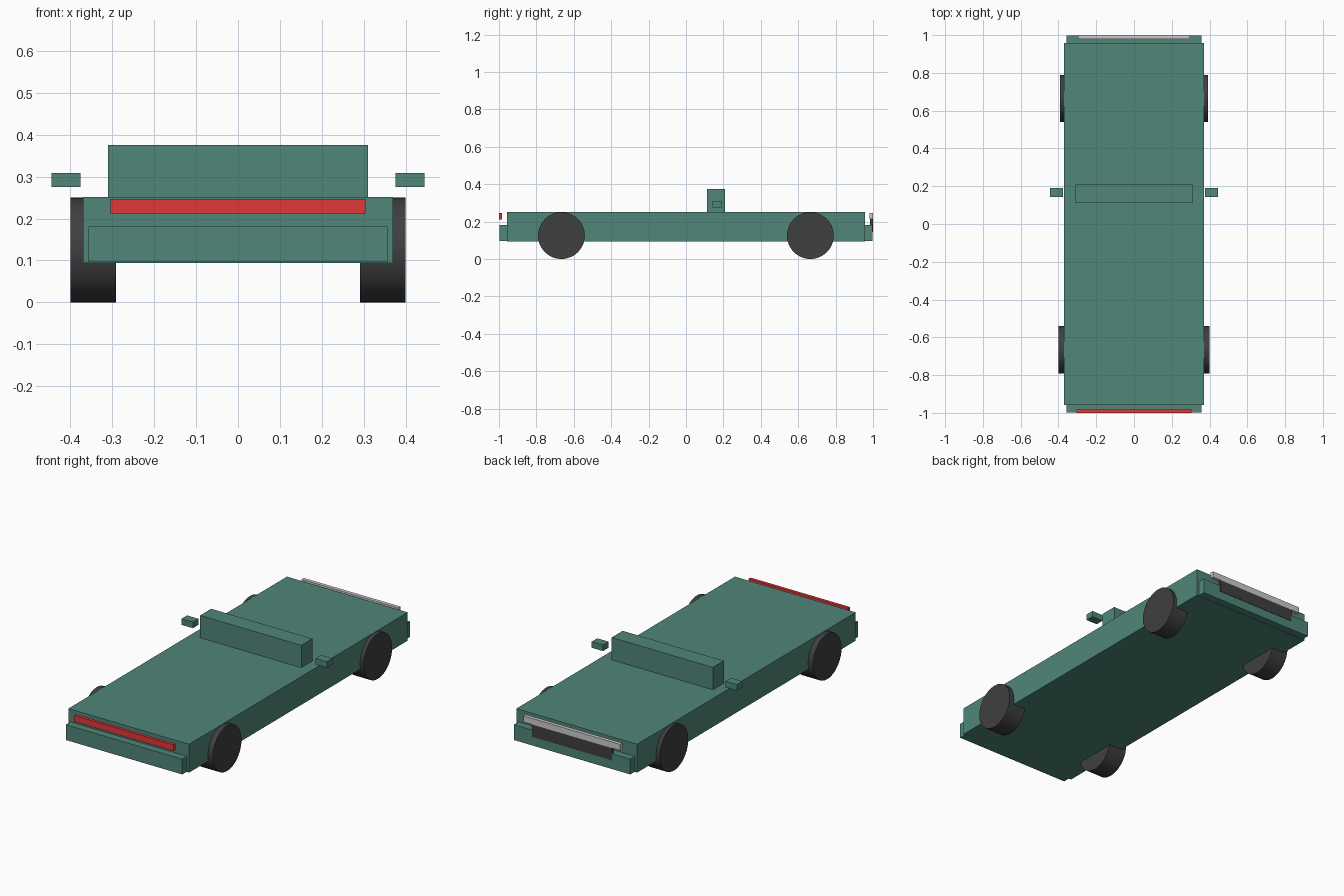
import bpy
from math import pi

if "Cube" in bpy.data.objects:
    bpy.data.objects.remove(bpy.data.objects["Cube"])


def material(name, rgb):
    m = bpy.data.materials.new(name)
    m.diffuse_color = (*rgb, 1)
    m.use_nodes = True
    m.node_tree.nodes["Principled BSDF"].inputs["Base Color"].default_value = m.diffuse_color
    return m


GREEN = material("green_paint", (0.08, 0.24, 0.19))
DARK = material("dark_rubber", (0.05, 0.05, 0.05))
RED = material("red_lens", (0.75, 0.04, 0.04))
PALE = material("pale_lens", (0.6, 0.6, 0.6))


def box(name, x, y, z, mat):
    """Axis-aligned box from (min, max) ranges."""
    r = (x, y, z)
    bpy.ops.mesh.primitive_cube_add(size=1, location=[(a + b) / 2 for a, b in r])
    o = bpy.context.object
    o.name = name
    o.scale = [b - a for a, b in r]
    bpy.ops.object.transform_apply(location=False, rotation=False, scale=True)
    o.data.materials.append(mat)
    return o


def wheel(name, x0, x1, y):
    bpy.ops.mesh.primitive_cylinder_add(vertices=48, radius=0.125, depth=abs(x1 - x0),
                                        location=((x0 + x1) / 2, y, 0.125),
                                        rotation=(0, pi / 2, 0))
    o = bpy.context.object
    o.name = name
    o.data.materials.append(DARK)
    bpy.ops.object.shade_smooth_by_angle()


# Body slab and low cabin block
box("body", (-0.37, 0.37), (-0.957, 0.957), (0.094, 0.251), GREEN)
box("cabin", (-0.31, 0.31), (0.112, 0.208), (0.25, 0.375), GREEN)

# Bumpers
box("front_bumper", (-0.357, 0.357), (-0.998, -0.955), (0.096, 0.181), GREEN)
box("rear_bumper", (-0.357, 0.357), (0.955, 0.998), (0.096, 0.181), GREEN)

# Light bars and grille
box("red_light_bar", (-0.304, 0.304), (-1.0, -0.983), (0.212, 0.247), RED)
box("pale_light_bar", (-0.296, 0.296), (0.98, 1.0), (0.213, 0.247), PALE)
box("grille", (-0.245, 0.245), (0.985, 1.0), (0.145, 0.213), DARK)

# Mirrors and wheels on both sides
for side, s in (("left", -1), ("right", 1)):
    box(side + "_mirror", tuple(sorted((s * 0.376, s * 0.445))), (0.142, 0.19), (0.275, 0.309), GREEN)
    wheel(side + "_front_wheel", s * 0.291, s * 0.4, -0.666)
    wheel(side + "_rear_wheel", s * 0.291, s * 0.392, 0.665)
